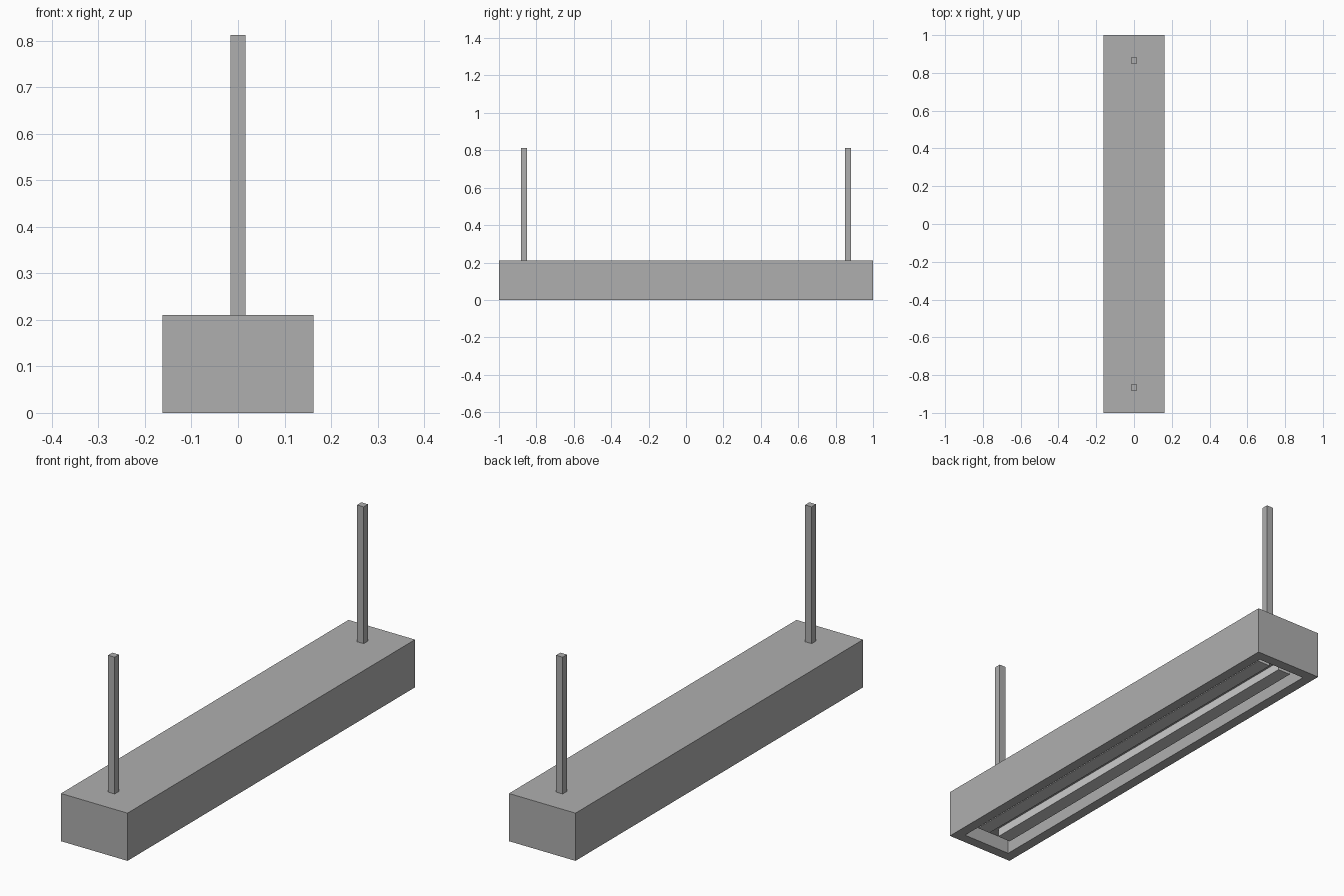
import bpy, bmesh

if "Cube" in bpy.data.objects:
    bpy.data.objects.remove(bpy.data.objects["Cube"])

HALF_W, HALF_L, HEIGHT = 0.162, 1.0, 0.21
RIM, RECESS = 0.045, 0.062

# Dark grey painted metal for the housing and rods
metal = bpy.data.materials.new("dark_grey_metal")
metal.diffuse_color = (0.43, 0.43, 0.43, 1)
metal.use_nodes = True
metal.node_tree.nodes["Principled BSDF"].inputs["Base Color"].default_value = metal.diffuse_color


def box(name, lo, hi, mat=None):
    bm = bmesh.new()
    bmesh.ops.create_cube(bm, size=1)
    for v in bm.verts:
        v.co = [a if c < 0 else b for c, a, b in zip(v.co, lo, hi)]
    mesh = bpy.data.meshes.new(name)
    bm.to_mesh(mesh)
    bm.free()
    obj = bpy.data.objects.new(name, mesh)
    bpy.context.collection.objects.link(obj)
    if mat:
        mesh.materials.append(mat)
    return obj


# Housing: a block whose underside is inset and pushed up into a recess
housing = box("housing", (-HALF_W, -HALF_L, 0), (HALF_W, HALF_L, HEIGHT), metal)
bm = bmesh.new()
bm.from_mesh(housing.data)
bm.normal_update()
bottom = min(bm.faces, key=lambda f: f.calc_center_median().z)
bmesh.ops.inset_region(bm, faces=[bottom], thickness=RIM, use_even_offset=True)
panel = bmesh.ops.extrude_discrete_faces(bm, faces=[bottom])["faces"]
bmesh.ops.translate(bm, verts=panel[0].verts, vec=(0, 0, RECESS))
bm.to_mesh(housing.data)
bm.free()

# Twin square lamp tubes inside the recess
for side, x in (("left", -0.055), ("right", 0.055)):
    box(f"{side}_lamp_tube", (x - 0.031, -0.908, 0.025), (x + 0.031, 0.908, RECESS))

# Hanging rods at both ends
for end, y in (("front", -0.866), ("back", 0.866)):
    box(f"{end}_hanging_rod", (-0.016, y - 0.015, HEIGHT), (0.016, y + 0.015, 0.812), metal)
